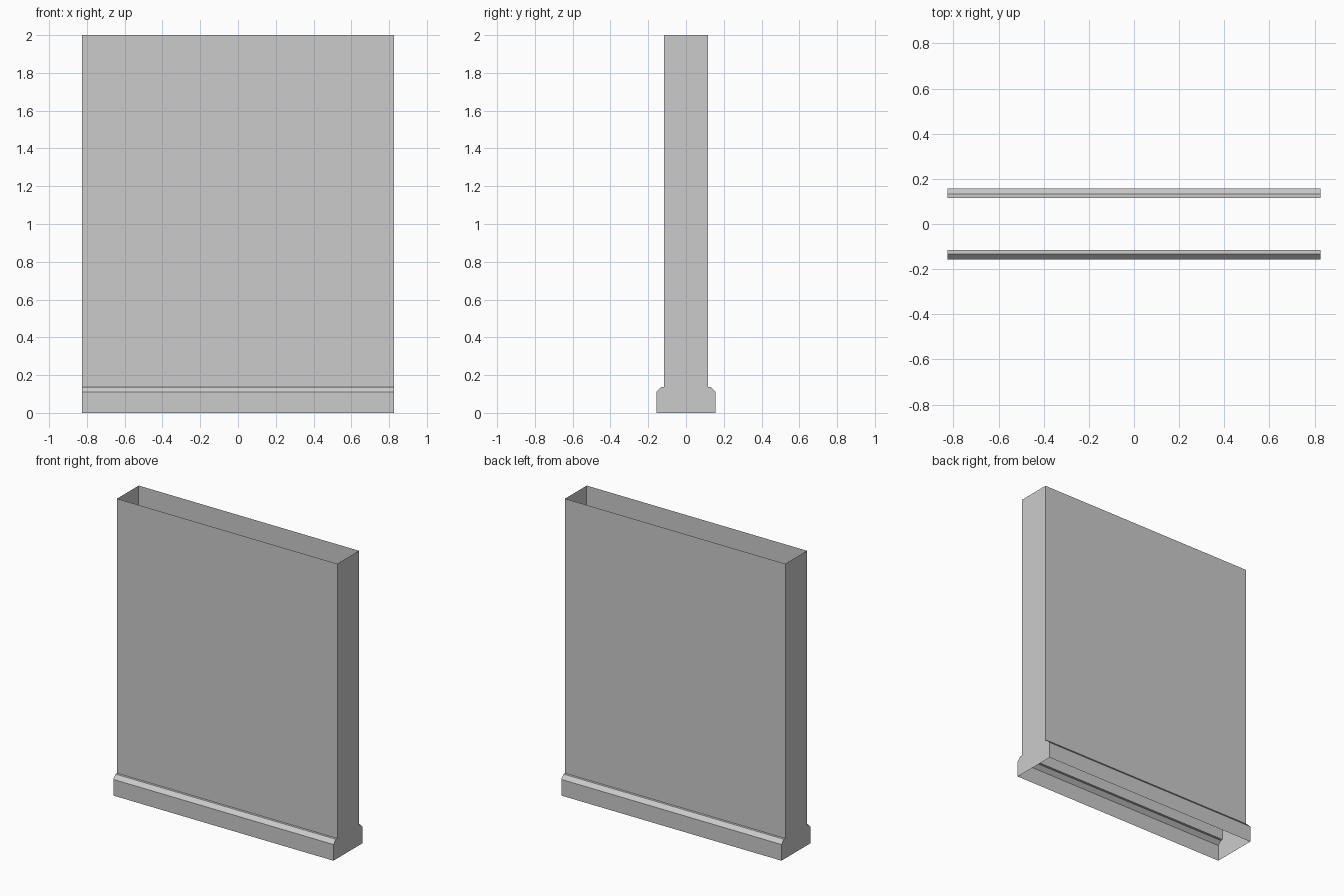
import bpy
import bmesh

if "Cube" in bpy.data.objects:
    bpy.data.objects.remove(bpy.data.objects["Cube"])

HALF_LENGTH = 0.827

# Half cross-section (y, z): skirting foot, bevel, ledge, wall top
half_profile = [(0.157, 0.0), (0.157, 0.11), (0.132, 0.136), (0.116, 0.136), (0.116, 2.0)]
outline = [(-y, z) for y, z in half_profile] + half_profile[::-1]

bm = bmesh.new()


def section(x):
    return [bm.verts.new((x, y, z)) for y, z in outline]


left, right = section(-HALF_LENGTH), section(HALF_LENGTH)

# Closed ends
bm.faces.new(left)
bm.faces.new(right)

# Long sides with skirting; the top and the underside stay open
n = len(half_profile)
for i in range(len(outline) - 1):
    if i != n - 1:
        bm.faces.new((left[i], left[i + 1], right[i + 1], right[i]))

# Consistent outward normals
bmesh.ops.recalc_face_normals(bm, faces=bm.faces[:])
bm.faces.ensure_lookup_table()
end_cap = bm.faces[1]
if end_cap.normal.x < 0:
    bmesh.ops.reverse_faces(bm, faces=bm.faces[:])

mesh = bpy.data.meshes.new("wall_with_skirting")
bm.to_mesh(mesh)
bm.free()
wall = bpy.data.objects.new("wall_with_skirting", mesh)
bpy.context.collection.objects.link(wall)
